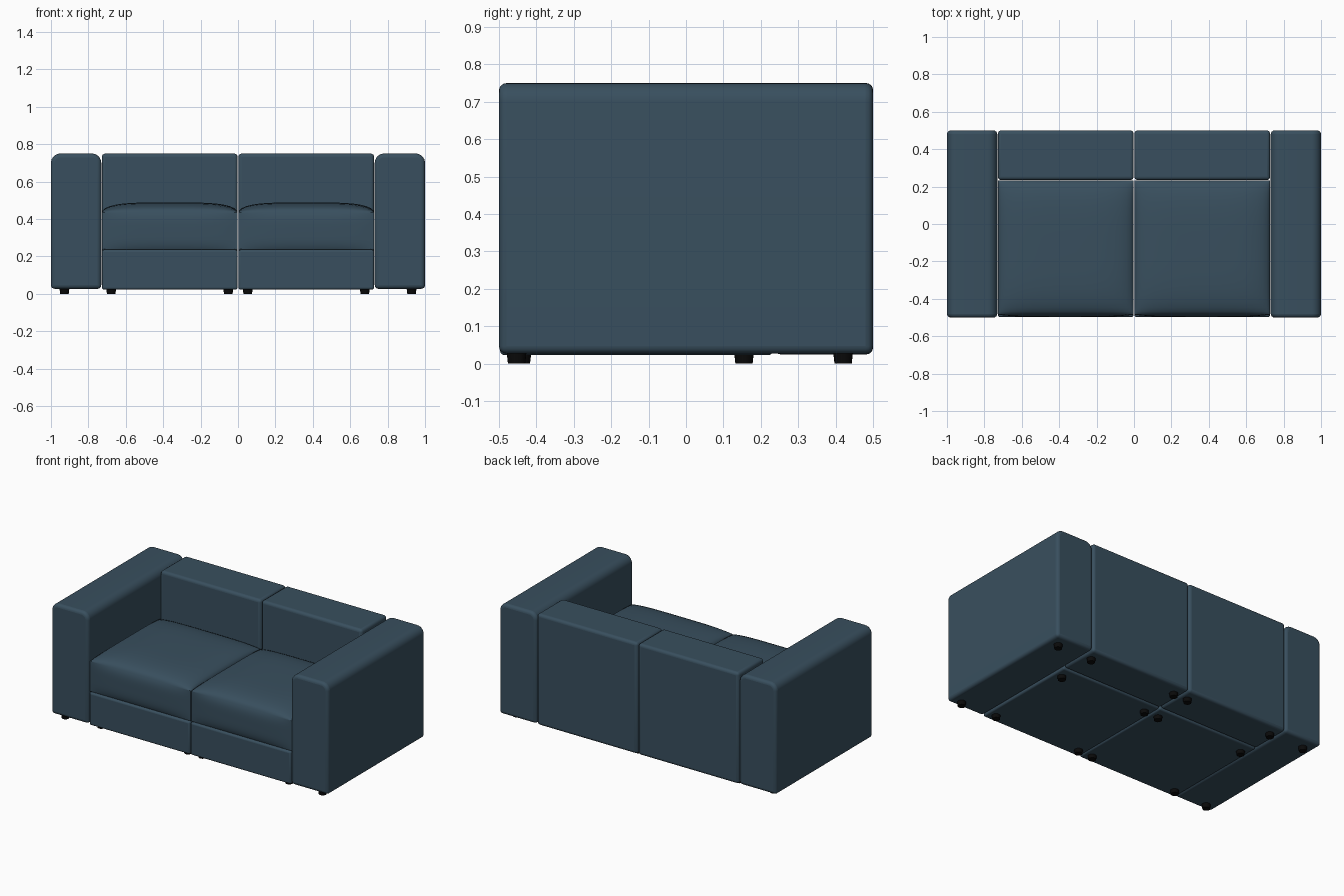
import bpy, bmesh
from math import sin, pi

cube = bpy.data.objects.get("Cube")
if cube:
    bpy.data.objects.remove(cube)


def material(name, rgb):
    m = bpy.data.materials.new(name)
    m.use_nodes = True
    m.diffuse_color = (*rgb, 1)
    m.node_tree.nodes["Principled BSDF"].inputs["Base Color"].default_value = (*rgb, 1)
    return m


fabric = material("slate blue fabric", (0.040, 0.078, 0.112))
black = material("black plastic", (0.003, 0.003, 0.003))


def finish(bm, name, mat):
    mesh = bpy.data.meshes.new(name)
    bmesh.ops.recalc_face_normals(bm, faces=bm.faces)
    bm.to_mesh(mesh)
    bm.free()
    mesh.materials.append(mat)
    ob = bpy.data.objects.new(name, mesh)
    bpy.context.collection.objects.link(ob)
    bpy.ops.object.select_all(action="DESELECT")
    ob.select_set(True)
    bpy.context.view_layer.objects.active = ob
    bpy.ops.object.shade_smooth_by_angle(angle=0.7)
    return ob


def fit(bm, lo, hi):
    """Map a unit-sized centred cube onto the box lo..hi."""
    for v in bm.verts:
        v.co = [a + (b - a) * (c + 0.5) for a, b, c in zip(lo, hi, v.co)]


def soft_box(name, lo, hi, radius, top_radius=0):
    """Upholstered block; top_radius rounds the long top edges along y more."""
    bm = bmesh.new()
    bmesh.ops.create_cube(bm, size=1)
    fit(bm, lo, hi)
    if top_radius:
        top = [e for e in bm.edges
               if all(v.co.z > hi[2] - 0.001 for v in e.verts)
               and abs(e.verts[0].co.y - e.verts[1].co.y) > 0.1]
        bmesh.ops.bevel(bm, geom=top, offset=top_radius, segments=8,
                        profile=0.5, affect="EDGES")
    ob = finish(bm, name, fabric)
    mod = ob.modifiers.new("rounded seams", "BEVEL")
    mod.width = radius
    mod.segments = 4
    mod.limit_method = "ANGLE"
    mod.angle_limit = 0.6
    return ob


def cushion(name, lo, hi, crown):
    """Block whose top swells up and whose front bulges slightly."""
    bm = bmesh.new()
    bmesh.ops.create_cube(bm, size=2)
    bmesh.ops.subdivide_edges(bm, edges=bm.edges[:], cuts=19, use_grid_fill=True)
    for v in bm.verts:
        u, w, t = (sin(c * pi / 2) for c in v.co)
        puff = max(0, (1 - u ** 4) * (1 - w ** 4)) ** 0.5
        bulge = 0.012 * (1 - u ** 4) * (1 - t ** 4) if w < -0.999 else 0
        rise = crown * puff if t > 0.999 else 0
        v.co = (u / 2, w / 2, t / 2)
        v.co = [a + (b - a) * (c + 0.5) for a, b, c in zip(lo, hi, v.co)]
        v.co.z += rise
        v.co.y -= bulge
    ob = finish(bm, name, fabric)
    mod = ob.modifiers.new("rounded seams", "BEVEL")
    mod.width = 0.01
    mod.segments = 3
    mod.limit_method = "ANGLE"
    mod.angle_limit = 0.7


def foot(name, x, y):
    bm = bmesh.new()
    bmesh.ops.create_cone(bm, cap_ends=True, segments=20, radius1=0.023,
                          radius2=0.027, depth=0.035)
    bmesh.ops.translate(bm, verts=bm.verts, vec=(x, y, 0.0175))
    finish(bm, name, black)


for side, s in (("left", 1), ("right", -1)):
    def span(x0, x1):
        return sorted((s * x0, s * x1))

    # Arm
    a, b = span(0.731, 1.0)
    soft_box(f"{side}_arm", (a, -0.5, 0.027), (b, 0.5, 0.75), 0.02, 0.05)

    # Back, seat base and cushion of one seat module
    a, b = span(0.002, 0.728)
    soft_box(f"{side}_back", (a, 0.235, 0.025), (b, 0.5, 0.75), 0.018)
    soft_box(f"{side}_seat_base", (a, -0.497, 0.023), (b, 0.232, 0.236), 0.012)
    cushion(f"{side}_seat_cushion", (a, -0.485, 0.238), (b, 0.232, 0.435), 0.054)

    # Feet
    for row, y in (("front", -0.453), ("rear", 0.42)):
        foot(f"{side}_arm_{row}_foot", s * 0.928, y)
    for row, y in (("front", -0.44), ("middle", 0.155), ("rear", 0.42)):
        for place, x in (("outer", 0.678), ("inner", 0.052)):
            foot(f"{side}_{place}_{row}_foot", s * x, y)
